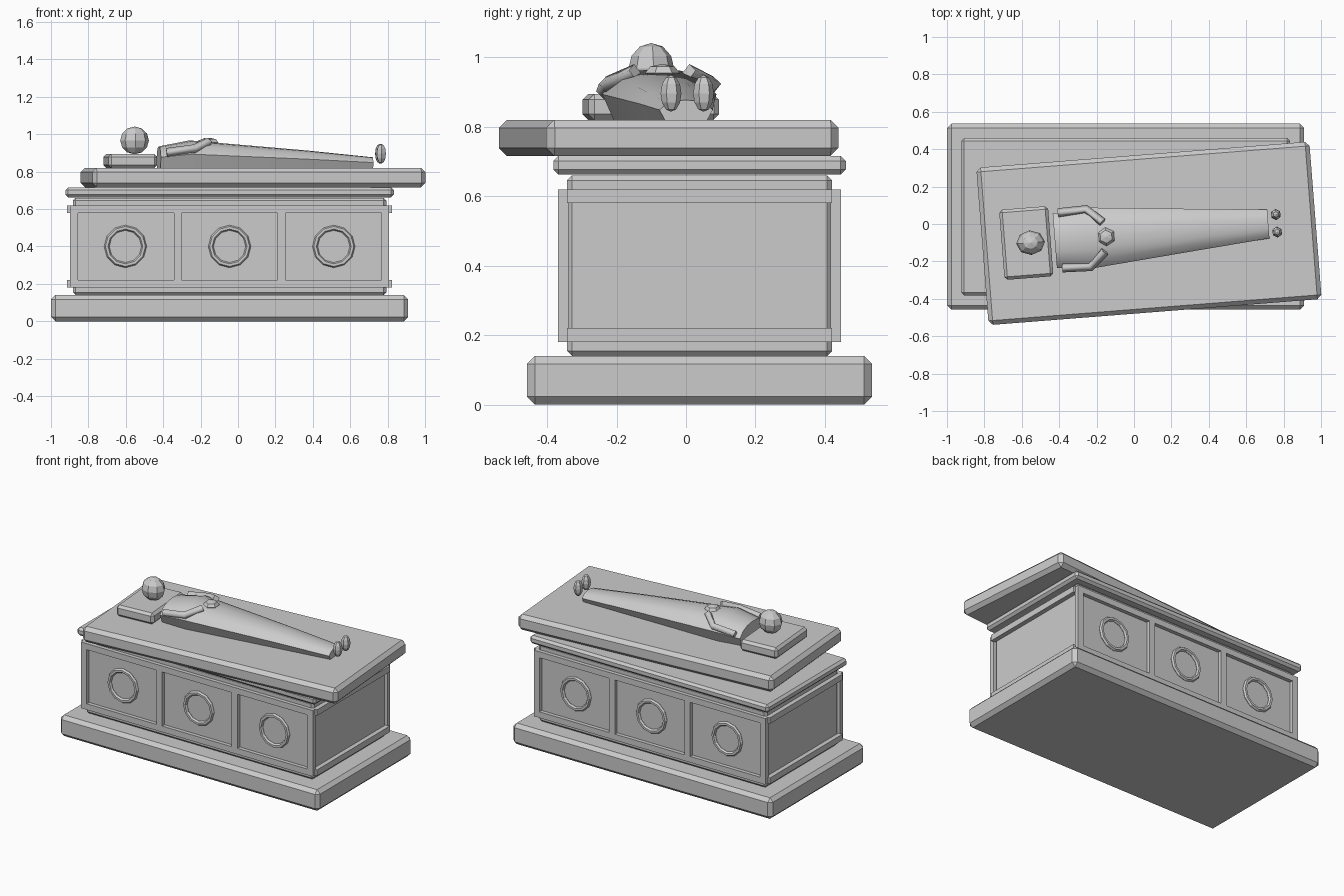
import bpy, bmesh, math
from mathutils import Matrix, Vector

if "Cube" in bpy.data.objects:
    bpy.data.objects.remove(bpy.data.objects["Cube"])

TOMB = Matrix.Translation((-0.045, 0.039, 0))
LID = Matrix.Translation((0.08, -0.05, 0)) @ Matrix.Rotation(math.radians(4.5), 4, 'Z')


def add(name, bm, frame):
    bmesh.ops.recalc_face_normals(bm, faces=bm.faces[:])
    me = bpy.data.meshes.new(name)
    bm.to_mesh(me)
    bm.free()
    ob = bpy.data.objects.new(name, me)
    ob.matrix_world = frame
    bpy.context.collection.objects.link(ob)
    return ob


def box(name, frame, centre, size, bevel=0):
    bm = bmesh.new()
    bmesh.ops.create_cube(bm, size=1, matrix=Matrix.Translation(centre) @ Matrix.Diagonal((*size, 1)))
    if bevel:
        bmesh.ops.bevel(bm, geom=bm.edges[:], offset=bevel, segments=1, affect='EDGES')
    return add(name, bm, frame)


def slab(name, frame, hx, hy, z0, z1, bevel):
    return box(name, frame, (0, 0, (z0 + z1) / 2), (2 * hx, 2 * hy, z1 - z0), bevel)


def ball(name, centre, radii, seg, rings):
    bm = bmesh.new()
    bmesh.ops.create_uvsphere(bm, u_segments=seg, v_segments=rings, radius=1,
                              matrix=Matrix.Translation(centre) @ Matrix.Diagonal((*radii, 1)))
    return add(name, bm, LID)


def ring(name, centre, major, minor, n=12, m=6):
    bm = bmesh.new()
    loops = []
    for i in range(n):
        a = 2 * math.pi * i / n
        loop = []
        for j in range(m):
            b = 2 * math.pi * j / m
            r = major + minor * math.cos(b)
            loop.append(bm.verts.new(Vector(centre) + Vector(
                (r * math.cos(a), minor * math.sin(b), r * math.sin(a)))))
        loops.append(loop)
    for i in range(n):
        p, q = loops[i], loops[(i + 1) % n]
        for j in range(m):
            k = (j + 1) % m
            bm.faces.new((p[j], p[k], q[k], q[j]))
    return add(name, bm, TOMB)


# Stepped chest
slab("plinth", TOMB, 0.955, 0.497, 0, 0.14, 0.023)
slab("chest", TOMB, 0.838, 0.382, 0.14, 0.66, 0.015)
slab("cornice", TOMB, 0.878, 0.421, 0.662, 0.716, 0.015)

# Panel frames and rings on both long sides, rails on the ends
for side, s in (("front", -1), ("back", 1)):
    y = s * 0.392
    for z in (0.20, 0.60):
        box(side + "_rail", TOMB, (0, y, z), (1.70, 0.03, 0.04))
    for k in (-3, -1, 1, 3):
        box(side + "_post", TOMB, (k * 0.2775, y, 0.40), (0.042, 0.03, 0.44))
    for k in (-1, 0, 1):
        ring(side + "_ring", (k * 0.557, s * 0.387, 0.40), 0.10, 0.014)
for side, s in (("left", -1), ("right", 1)):
    for z in (0.20, 0.60):
        box(side + "_end_rail", TOMB, (s * 0.853, 0, z), (0.03, 0.764, 0.04))

# Lid pushed askew
slab("lid", LID, 0.893, 0.422, 0.716, 0.82, 0.023)

# Reclining figure
box("pillow", LID, (-0.658, 0, 0.857), (0.262, 0.376, 0.074), 0.016)
ball("head", (-0.635, 0, 0.967), (0.077, 0.066, 0.074), 8, 6)
ball("hands", (-0.23, 0, 0.955), (0.05, 0.05, 0.026), 6, 4)

bm = bmesh.new()
profile = [(-0.8, 0), (-1, 0.5), (-0.72, 0.82), (-0.38, 0.96), (0, 1),
           (0.38, 0.96), (0.72, 0.82), (1, 0.5), (0.8, 0)]
sections = [(-0.505, 0.145, 0.115), (-0.34, 0.165, 0.147), (0.29, 0.108, 0.093), (0.64, 0.077, 0.057)]
rows = [[bm.verts.new((u, w * a, 0.82 + h * b)) for a, b in profile] for u, w, h in sections]
for p, q in zip(rows, rows[1:]):
    for j in range(len(profile)):
        k = (j + 1) % len(profile)
        bm.faces.new((p[j], p[k], q[k], q[j]))
bm.faces.new(rows[0])
bm.faces.new(rows[-1])
body = add("robed_body", bm, LID)
bpy.context.view_layer.objects.active = body
body.select_set(True)
bpy.ops.object.shade_smooth_by_angle(angle=math.radians(30))

for side, s in (("right", -1), ("left", 1)):
    # Folded arm
    cu = bpy.data.curves.new(side + "_arm", 'CURVE')
    cu.dimensions = '3D'
    cu.bevel_depth = 0.024
    cu.bevel_resolution = 0
    cu.use_fill_caps = True
    sp = cu.splines.new('POLY')
    path = [(-0.475, 0.148, 0.902), (-0.325, 0.154, 0.922), (-0.243, 0.078, 0.958)]
    sp.points.add(len(path) - 1)
    for pt, (u, v, z) in zip(sp.points, path):
        pt.co = (u, s * v, z, 1)
    arm = bpy.data.objects.new(side + "_arm", cu)
    arm.matrix_world = LID
    bpy.context.collection.objects.link(arm)
    # Upright foot
    ball(side + "_foot", (0.684, s * 0.047, 0.896), (0.028, 0.03, 0.053), 6, 6)
